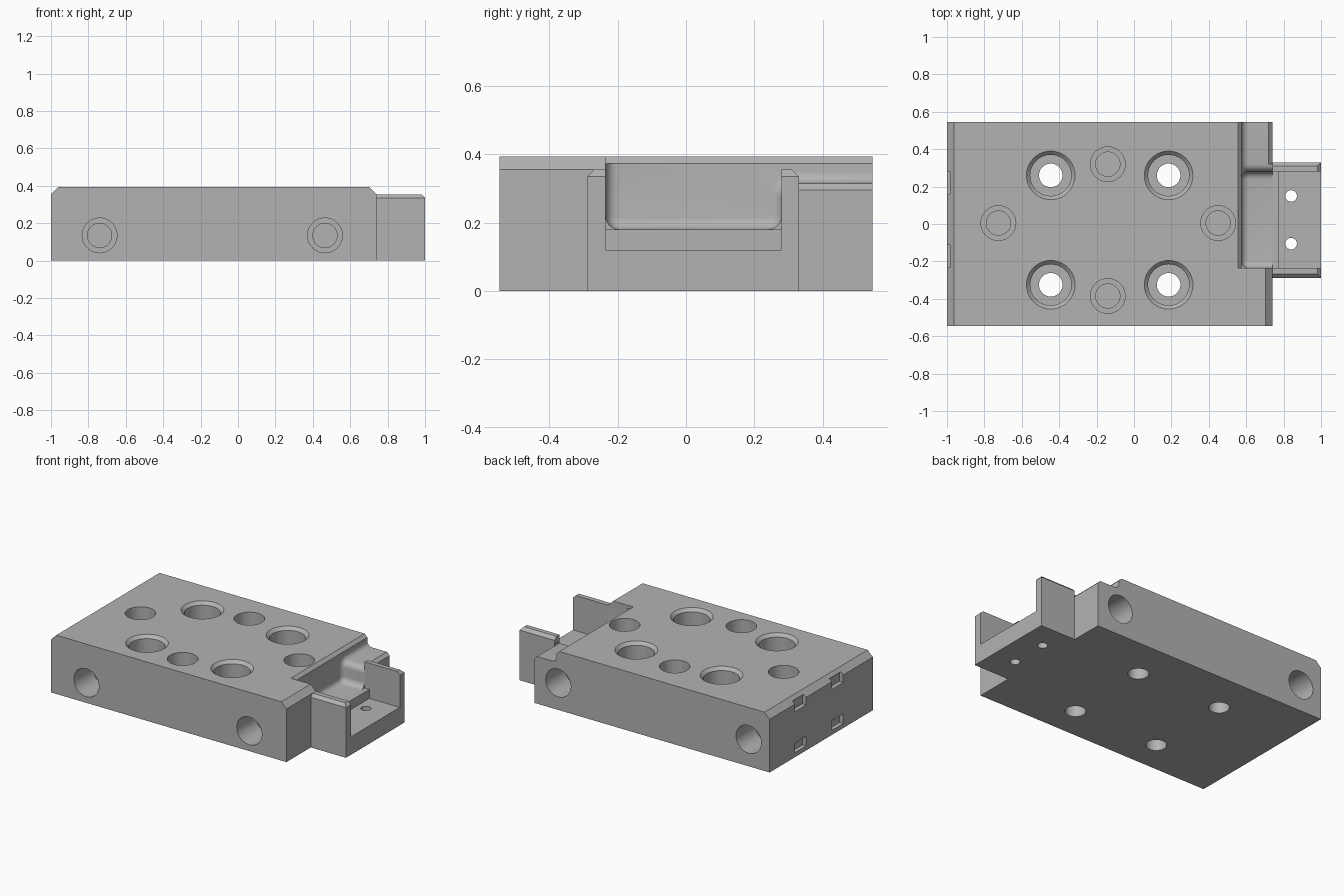
import bpy, bmesh, math
from mathutils import Matrix, Vector

if "Cube" in bpy.data.objects:
    bpy.data.objects.remove(bpy.data.objects["Cube"])

steel = bpy.data.materials.new("plain_grey")
steel.use_nodes = True
GREY = (0.45, 0.45, 0.45, 1)
steel.diffuse_color = GREY
steel.node_tree.nodes["Principled BSDF"].inputs["Base Color"].default_value = GREY

HALF_Y, TOP, END_X = 0.545, 0.393, 0.74


def make(name, bm):
    bmesh.ops.recalc_face_normals(bm, faces=bm.faces)
    me = bpy.data.meshes.new(name)
    bm.to_mesh(me)
    bm.free()
    me.materials.append(steel)
    ob = bpy.data.objects.new(name, me)
    bpy.context.collection.objects.link(ob)
    return ob


def prism(points, axis, a, b):
    """Extrude a profile along x (points are y,z) or y (points are x,z)."""
    bm = bmesh.new()
    place = (lambda p, t: (t, p[0], p[1])) if axis == "x" else (lambda p, t: (p[0], t, p[1]))
    face = bm.faces.new([bm.verts.new(place(p, a)) for p in points])
    moved = bmesh.ops.extrude_face_region(bm, geom=[face])["geom"]
    step = Vector(place((0, 0), b - a))
    bmesh.ops.translate(bm, vec=step, verts=[g for g in moved if isinstance(g, bmesh.types.BMVert)])
    bmesh.ops.recalc_face_normals(bm, faces=bm.faces)
    return bm


def box(x0, x1, y0, y1, z0, z1):
    return prism([(x0, z0), (x1, z0), (x1, z1), (x0, z1)], "y", y0, y1)


def round_edges(bm, test, offset, segments):
    edges = [e for e in bm.edges if test(e.verts[0].co, e.verts[1].co)]
    bmesh.ops.bevel(bm, geom=edges, offset=offset, segments=segments, profile=0.5, affect="EDGES")


def drill(profile, origin, turn, sides=40):
    """Revolved cutter from (radius, depth) pairs, pointing down before turning."""
    bm = bmesh.new()
    rings = []
    for r, d in profile:
        angles = [math.tau * i / sides for i in range(sides)]
        rings.append([bm.verts.new((r * math.cos(t), r * math.sin(t), -d)) for t in angles])
    for low, high in zip(rings, rings[1:]):
        for i in range(sides):
            j = (i + 1) % sides
            bm.faces.new((low[i], low[j], high[j], high[i]))
    bm.faces.new(rings[0])
    bm.faces.new(rings[-1])
    bm.transform(Matrix.Translation(origin) @ Matrix.Rotation(turn, 4, "X"))
    return bm


def carve(ob, cutters):
    helpers = []
    for bm in cutters:
        helper = make("cutter", bm)
        helper.hide_render = True
        mod = ob.modifiers.new("cut", "BOOLEAN")
        mod.object, mod.operation, mod.solver = helper, "DIFFERENCE", "EXACT"
        helpers.append(helper)
    bpy.context.view_layer.update()
    done = ob.evaluated_get(bpy.context.evaluated_depsgraph_get())
    ob_mesh = bpy.data.meshes.new_from_object(done)
    ob.modifiers.clear()
    ob.data = ob_mesh
    for helper in helpers:
        bpy.data.objects.remove(helper)


# Main block with chamfered ends
C = 0.038
body = make("main_block", prism(
    [(-1, 0), (END_X, 0), (END_X, TOP - C), (END_X - C, TOP), (-1 + C, TOP), (-1, TOP - C)],
    "y", -HALF_Y, HALF_Y))

# Filleted pocket that steps up to a shallow slot running out the back
FLOOR, SLOT, WALL, Y0, Y1 = 0.18, 0.315, 0.575, -0.235, 0.28
pocket = prism([(Y0, 0.5), (Y0, FLOOR), (Y1, FLOOR), (Y1, SLOT), (0.6, SLOT), (0.6, 0.5)],
               "x", WALL, 0.9)
round_edges(pocket, lambda a, b: abs(a.x - b.x) > 0.1 and a.z < 0.4 and a.y < 0.5, 0.04, 6)
round_edges(pocket, lambda a, b: max(a.x, b.x) < WALL + 0.001
            and min(a.z, b.z) < 0.4 and min(a.y, b.y) < 0.55, 0.034, 6)
cuts = [pocket]
cuts.append(prism([(0.55, 0.398), (WALL, 0.373), (0.8, 0.373), (0.8, 0.398)], "y", Y0, 0.6))
cuts.append(prism([(0.72, SLOT), (0.74, 0.295), (0.78, 0.295), (0.78, 0.35), (0.72, 0.35)],
                  "y", 0.32, 0.6))

# Counterbored through holes
bore = [(0.15, -0.02), (0.11, 0.02), (0.11, 0.2), (0.063, 0.2), (0.063, 0.5)]
for x in (-0.445, 0.185):
    for y in (-0.325, 0.26):
        cuts.append(drill(bore, (x, y, TOP), 0))

# Stepped blind holes in the top, front and back
blind = [(0.093, -0.02), (0.093, 0.2), (0.065, 0.2), (0.065, 0.25)]
for x, y in ((-0.14, 0.32), (-0.14, -0.385), (-0.725, 0.005), (0.45, 0.005)):
    cuts.append(drill(blind, (x, y, TOP), 0))
for x in (-0.74, 0.465):
    cuts.append(drill(blind, (x, -HALF_Y, 0.135), math.pi / 2))
for x in (-0.845, 0.563):
    cuts.append(drill(blind, (x, HALF_Y, 0.18), -math.pi / 2))

# Small notches in the plain end
for y in (-0.172, 0.22):
    for z0, z1 in ((0.03, 0.095), (0.305, 0.372)):
        cuts.append(box(-1.1, -0.972, y - 0.06, y + 0.06, z0, z1))
carve(body, cuts)

# U-shaped connector bracket
T0, T1, RIM = -0.288, 0.33, 0.355
tab_mesh = box(END_X, 1, T0, T1, 0, RIM)
round_edges(tab_mesh, lambda a, b: min(a.z, b.z) > RIM - 0.01
            and (abs(a.x - b.x) > 0.1 or min(a.x, b.x) > 0.9), 0.02, 1)
tab = make("end_bracket", tab_mesh)
tab_cuts = [box(0.7, 0.775, Y0, Y1, FLOOR, 0.5), box(0.775, 1.1, Y0, Y1, 0.12, 0.5)]
for y in (-0.105, 0.15):
    tab_cuts.append(drill([(0.031, -0.05), (0.031, 0.2)], (0.84, y, 0.12), 0, 24))
carve(tab, tab_cuts)

# Smooth curved walls, keep machined edges sharp
bpy.ops.object.select_all(action="DESELECT")
for ob in (body, tab):
    ob.select_set(True)
bpy.context.view_layer.objects.active = body
bpy.ops.object.shade_smooth_by_angle(angle=math.radians(30))
